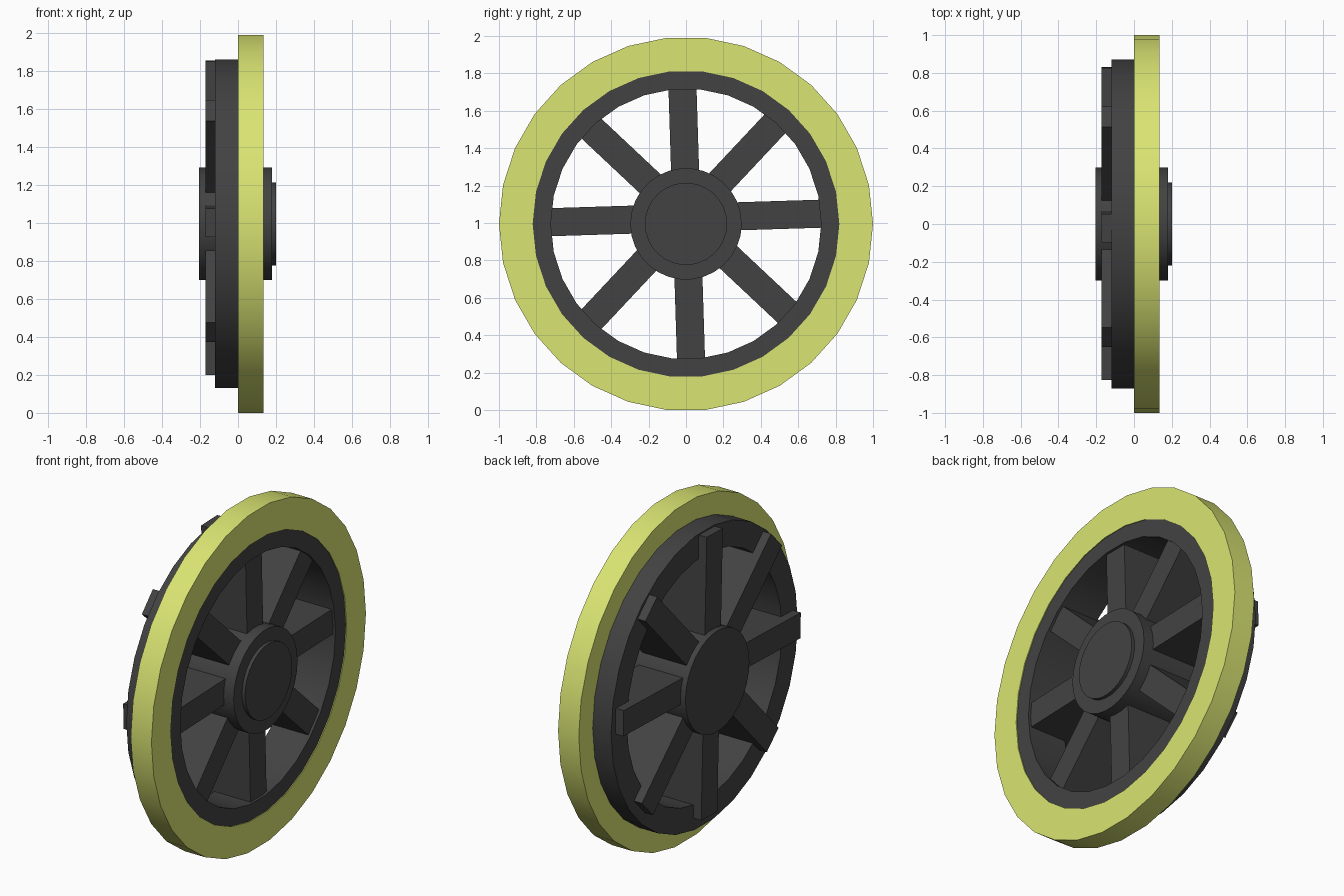
import bpy, bmesh, math
from mathutils import Matrix, Vector

if "Cube" in bpy.data.objects:
    bpy.data.objects.remove(bpy.data.objects["Cube"])

CZ = 0.995   # axle height
SIDES = 30


def material(name, rgb):
    m = bpy.data.materials.new(name)
    m.diffuse_color = (*rgb, 1)
    m.use_nodes = True
    m.node_tree.nodes["Principled BSDF"].inputs["Base Color"].default_value = m.diffuse_color
    return m


yellow = material("yellow_green", (0.70, 0.78, 0.17))
dark = material("dark_grey", (0.055, 0.055, 0.055))


def finish(name, bm, mat, smooth=True):
    bmesh.ops.recalc_face_normals(bm, faces=bm.faces)
    me = bpy.data.meshes.new(name)
    bm.to_mesh(me)
    bm.free()
    me.materials.append(mat)
    ob = bpy.data.objects.new(name, me)
    bpy.context.collection.objects.link(ob)
    if smooth:
        bpy.ops.object.select_all(action='DESELECT')
        ob.select_set(True)
        bpy.context.view_layer.objects.active = ob
        bpy.ops.object.shade_smooth_by_angle(angle=math.radians(30))
    return ob


def lathe(name, profile, mat, closed):
    """Turn an (x, radius) profile around the axle; open profiles get end caps."""
    bm = bmesh.new()
    rings = []
    for i in range(SIDES):
        a = 2 * math.pi * i / SIDES
        rings.append([bm.verts.new((x, r * math.cos(a), CZ + r * math.sin(a)))
                      for x, r in profile])
    n = len(profile)
    for i in range(SIDES):
        p, q = rings[i], rings[(i + 1) % SIDES]
        for j in range(n if closed else n - 1):
            k = (j + 1) % n
            bm.faces.new((p[j], p[k], q[k], q[j]))
    if not closed:
        bm.faces.new([r[0] for r in rings])
        bm.faces.new([r[-1] for r in rings])
    return finish(name, bm, mat)


# Tyre
lathe("tyre", [(0, 0.82), (0, 1), (0.135, 1), (0.135, 0.82)], yellow, True)

# Stepped rim: wide behind the tyre, narrow inside it
lathe("rim", [(-0.12, 0.723), (-0.12, 0.87), (0, 0.87), (0, 0.82),
              (0.13, 0.82), (0.13, 0.723)], dark, True)

# Hub with a raised cap on the outer side
lathe("hub", [(-0.205, 0.298), (0.18, 0.298), (0.18, 0.22), (0.2, 0.22)], dark, False)

# Eight box spokes, slightly turned, reaching over the back of the rim
bm = bmesh.new()
x0, x1, r0, r1, width = -0.172, 0.115, 0.1, 0.826, 0.15
for i in range(8):
    turn = Matrix.Rotation(math.radians(1.8 + 45 * i), 4, 'X')
    place = (Matrix.Translation((0, 0.003, 1.027)) @ turn
             @ Matrix.Translation(((x0 + x1) / 2, (r0 + r1) / 2, 0))
             @ Matrix.Diagonal((x1 - x0, r1 - r0, width, 1)))
    bmesh.ops.create_cube(bm, size=1, matrix=place)
finish("spokes", bm, dark, smooth=False)
